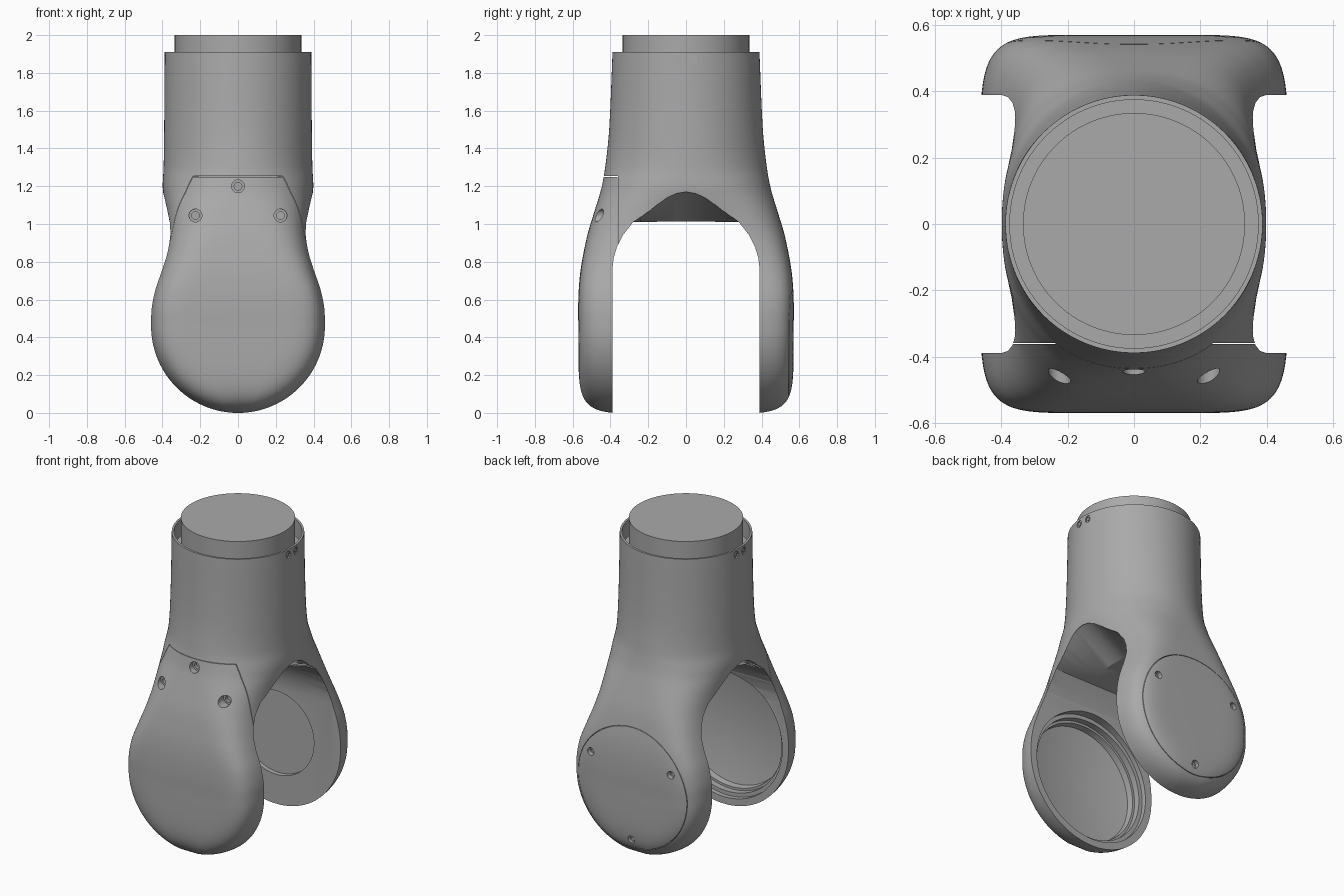
import bpy, bmesh, math
from mathutils import Matrix, Vector

if "Cube" in bpy.data.objects:
    bpy.data.objects.remove(bpy.data.objects["Cube"])

grey = bpy.data.materials.new("satin grey")
grey.use_nodes = True
grey.diffuse_color = (0.4, 0.4, 0.4, 1)
grey.node_tree.nodes["Principled BSDF"].inputs["Base Color"].default_value = (0.4, 0.4, 0.4, 1)


def make(name, bm):
    bmesh.ops.recalc_face_normals(bm, faces=bm.faces)
    mesh = bpy.data.meshes.new(name)
    bm.to_mesh(mesh)
    bm.free()
    mesh.materials.append(grey)
    obj = bpy.data.objects.new(name, mesh)
    bpy.context.collection.objects.link(obj)
    return obj


def loft(name, rings):
    """Closed skin through rings of equal point count, capped at both ends."""
    bm = bmesh.new()
    rows = [[bm.verts.new(p) for p in ring] for ring in rings]
    for a, b in zip(rows, rows[1:]):
        for i in range(len(a)):
            j = (i + 1) % len(a)
            bm.faces.new((a[i], a[j], b[j], b[i]))
    bm.faces.new(rows[0])
    bm.faces.new(rows[-1])
    return make(name, bm)


def lathe(name, profile, axis, origin, steps=96):
    """Solid of revolution; profile holds (radius, distance along axis)."""
    turn = Vector((0, 0, 1)).rotation_difference(Vector(axis)).to_matrix()
    angles = [2 * math.pi * i / steps for i in range(steps)]
    rings = [[turn @ Vector((r * math.cos(a), r * math.sin(a), h)) + Vector(origin)
              for a in angles] for r, h in profile]
    return loft(name, rings)


def box(name, low, high):
    bm = bmesh.new()
    low, high = Vector(low), Vector(high)
    size = high - low
    bmesh.ops.create_cube(bm, size=1, matrix=Matrix.Translation((low + high) / 2)
                          @ Matrix.Diagonal((*size, 1)))
    return make(name, bm)


def apply_boolean(obj, cutter, operation="DIFFERENCE"):
    cutter.hide_render = True
    mod = obj.modifiers.new("cut", "BOOLEAN")
    mod.operation, mod.solver, mod.object = operation, "EXACT", cutter
    bpy.context.view_layer.update()
    result = obj.evaluated_get(bpy.context.evaluated_depsgraph_get())
    mesh = bpy.data.meshes.new_from_object(result)
    obj.modifiers.clear()
    obj.data = mesh
    bpy.data.objects.remove(cutter)


def split(obj, name, inner, outer):
    """Take the part inside inner as its own object, leaving a fine seam."""
    part = bpy.data.objects.new(name, obj.data.copy())
    bpy.context.collection.objects.link(part)
    apply_boolean(part, inner, "INTERSECT")
    apply_boolean(obj, outer)
    return part


def screw_hole(obj, axis, origin, radius, depth):
    for r, d in ((radius, depth), (radius * 0.6, depth + 0.02)):
        apply_boolean(obj, lathe("hole", [(r, -d), (r, 0.2)], axis, origin, 24))


# Fork outline: height, half width, half depth, squareness
KEYS = [(0.46, 0.465, 0.570, 7), (0.55, 0.462, 0.571, 7), (0.65, 0.443, 0.568, 6.8),
        (0.75, 0.412, 0.559, 6), (0.85, 0.386, 0.542, 5), (0.95, 0.374, 0.520, 4),
        (1.05, 0.379, 0.490, 3.2), (1.15, 0.394, 0.459, 2.5), (1.2, 0.399, 0.446, 2.3),
        (1.3, 0.394, 0.428, 2.05), (1.5, 0.391, 0.407, 2), (1.91, 0.388, 0.389, 2)]
HUB_Z, HUB_R = 0.46, 0.465


def section(z):
    """Smoothly interpolated width, depth and squareness at a height."""
    k = max(i for i in range(len(KEYS) - 1) if KEYS[i][0] <= z + 1e-6)
    z0, z1 = KEYS[k][0], KEYS[k + 1][0]
    t = (z - z0) / (z1 - z0)

    def slope(i, c):
        a, b = KEYS[max(i - 1, 0)], KEYS[min(i + 1, len(KEYS) - 1)]
        return (b[c] - a[c]) / (b[0] - a[0]) * (z1 - z0)
    return [KEYS[k][c] * (2 * t**3 - 3 * t**2 + 1) + slope(k, c) * (t**3 - 2 * t**2 + t)
            + KEYS[k + 1][c] * (3 * t**2 - 2 * t**3) + slope(k + 1, c) * (t**3 - t**2)
            for c in (1, 2, 3)]


def outline(z, count=144):
    below = z < HUB_Z
    if below:
        w, d, n = math.sqrt(HUB_R**2 - (z - HUB_Z)**2), 0.57, 7
    else:
        w, d, n = section(z)
    ring = []
    for i in range(count):
        a = 2 * math.pi * (i + 0.5) / count
        c, s = math.cos(a), math.sin(a)
        x = math.copysign(w * abs(c)**(2 / n), c)
        y = d * abs(s)**(2 / n)
        if below:
            r = math.hypot(x, z - HUB_Z) / HUB_R
            y = d * max(1 - r**n, 1e-9)**(1 / n)
        ring.append((x, math.copysign(y, s), z))
    return ring


heights = [HUB_Z * (1 - math.cos(math.pi / 2 * i / 28)) for i in range(28)]
heights += [HUB_Z + (1.91 - HUB_Z) * i / 64 for i in range(65)]
body = loft("fork_body", [outline(z) for z in heights])

# Arched gap between the arms, its roof rising toward both sides
SIDE = [(0.39, -0.1), (0.39, 0.76), (0.383, 0.82), (0.365, 0.88), (0.335, 0.94), (0.28, 1.01)]
ROOF = [(0.24, 0.03), (0.2, 0.06), (0.15, 0.098), (0.1, 0.13), (0.05, 0.152), (0, 0.16)]
arch = []
for x in (-0.6, -0.39, -0.14, 0.14, 0.39, 0.6):
    rise = min(max((abs(x) - 0.14) / 0.25, 0.02), 1)
    half = SIDE + [(y, 1.01 + rise * h) for y, h in ROOF]
    arch.append([(x, y, z) for y, z in half] + [(x, -y, z) for y, z in half[-2::-1]])
apply_boolean(body, loft("gap", arch))

# Open rim around the neck
apply_boolean(body, lathe("rim_cut", [(0.375, 1.8), (0.375, 2.1)], (0, 0, 1), (0, 0, 0)))
neck = lathe("neck_plug", [(0.335, 1.78), (0.335, 2.0)], (0, 0, 1), (0, 0, 0))

# Front cover and rear round plate separated by fine seams
cover = split(body, "front_cover", box("inner", (-1, -1, -0.1), (1, -0.362, 1.25)),
              box("outer", (-1, -1, -0.1), (1, -0.359, 1.253)))
hub = (0, 0, HUB_Z)
plate = split(body, "rear_plate", lathe("inner", [(0.387, 0.50), (0.387, 0.8)], (0, 1, 0), hub),
              lathe("outer", [(0.39, 0.498), (0.39, 0.8)], (0, 1, 0), hub))

# Stepped hollow inside the cover and shallow recess inside the rear arm
apply_boolean(cover, lathe("hollow", [(0.415, 0.3), (0.415, 0.42), (0.39, 0.42), (0.39, 0.46),
                                      (0.375, 0.46), (0.37, 0.50), (0.2, 0.53), (0.02, 0.535)],
                           (0, -1, 0), hub))
apply_boolean(body, lathe("recess", [(0.27, 0.3), (0.27, 0.42)], (0, 1, 0), hub))

# Screw holes
for x, z, y in ((0, 1.2, -0.445), (-0.225, 1.045, -0.45), (0.225, 1.045, -0.45)):
    screw_hole(cover, (0, -1, 0), (x, y, z), 0.034, 0.03)
for deg in (30, 150, 270):
    a = math.radians(deg)
    screw_hole(plate, (0, 1, 0), (0.33 * math.cos(a), 0.555, HUB_Z + 0.33 * math.sin(a)), 0.024, 0.02)
for side in (-1, 1):
    for y in (-0.04, 0.04):
        apply_boolean(body, lathe("hole", [(0.022, -0.008), (0.022, 0.1)], (side, 0, 0),
                                  (side * 0.388, y, 1.875), 24))
        lathe("rim_screw", [(0.012, -0.01), (0.012, -0.002)], (side, 0, 0),
              (side * 0.388, y, 1.875), 24)

# Smooth shading with crisp cut edges
bpy.ops.object.select_all(action="DESELECT")
for obj in bpy.context.collection.objects:
    if obj.type == "MESH":
        obj.select_set(True)
        bpy.context.view_layer.objects.active = obj
bpy.ops.object.shade_smooth_by_angle(angle=math.radians(30))
